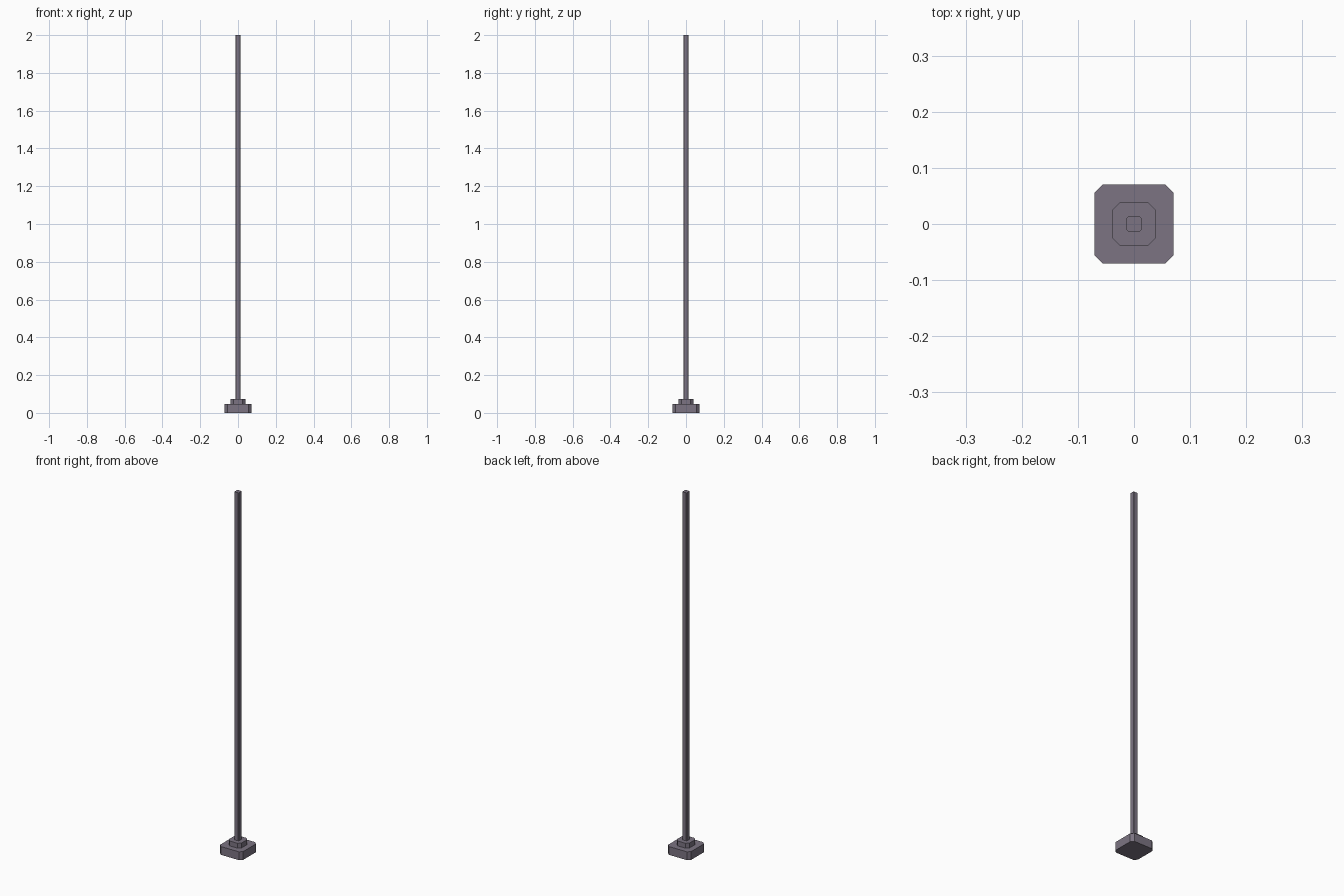
import bpy, bmesh

if "Cube" in bpy.data.objects:
    bpy.data.objects.remove(bpy.data.objects["Cube"])

# Dark violet grey paint
paint = bpy.data.materials.new("violet_grey")
paint.diffuse_color = (0.2, 0.175, 0.225, 1.0)
paint.use_nodes = True
paint.node_tree.nodes["Principled BSDF"].inputs["Base Color"].default_value = paint.diffuse_color


def chamfered_block(name, half, cut, z0, z1):
    """Upright square prism with chamfered vertical corners."""
    a = half - cut
    outline = [(half, -a), (half, a), (a, half), (-a, half),
               (-half, a), (-half, -a), (-a, -half), (a, -half)]
    bm = bmesh.new()
    low = [bm.verts.new((x, y, z0)) for x, y in outline]
    high = [bm.verts.new((x, y, z1)) for x, y in outline]
    n = len(outline)
    for i in range(n):
        j = (i + 1) % n
        bm.faces.new((low[i], low[j], high[j], high[i]))
    bm.faces.new(high)
    bm.faces.new(low[::-1])
    mesh = bpy.data.meshes.new(name)
    bm.to_mesh(mesh)
    bm.free()
    mesh.materials.append(paint)
    obj = bpy.data.objects.new(name, mesh)
    bpy.context.collection.objects.link(obj)
    return obj


# Two stepped foot plates
chamfered_block("base_plate", 0.0705, 0.015, 0.0, 0.046)
chamfered_block("collar", 0.039, 0.0145, 0.046, 0.073)

# Tall thin post
chamfered_block("post", 0.0135, 0.003, 0.073, 2.0)
